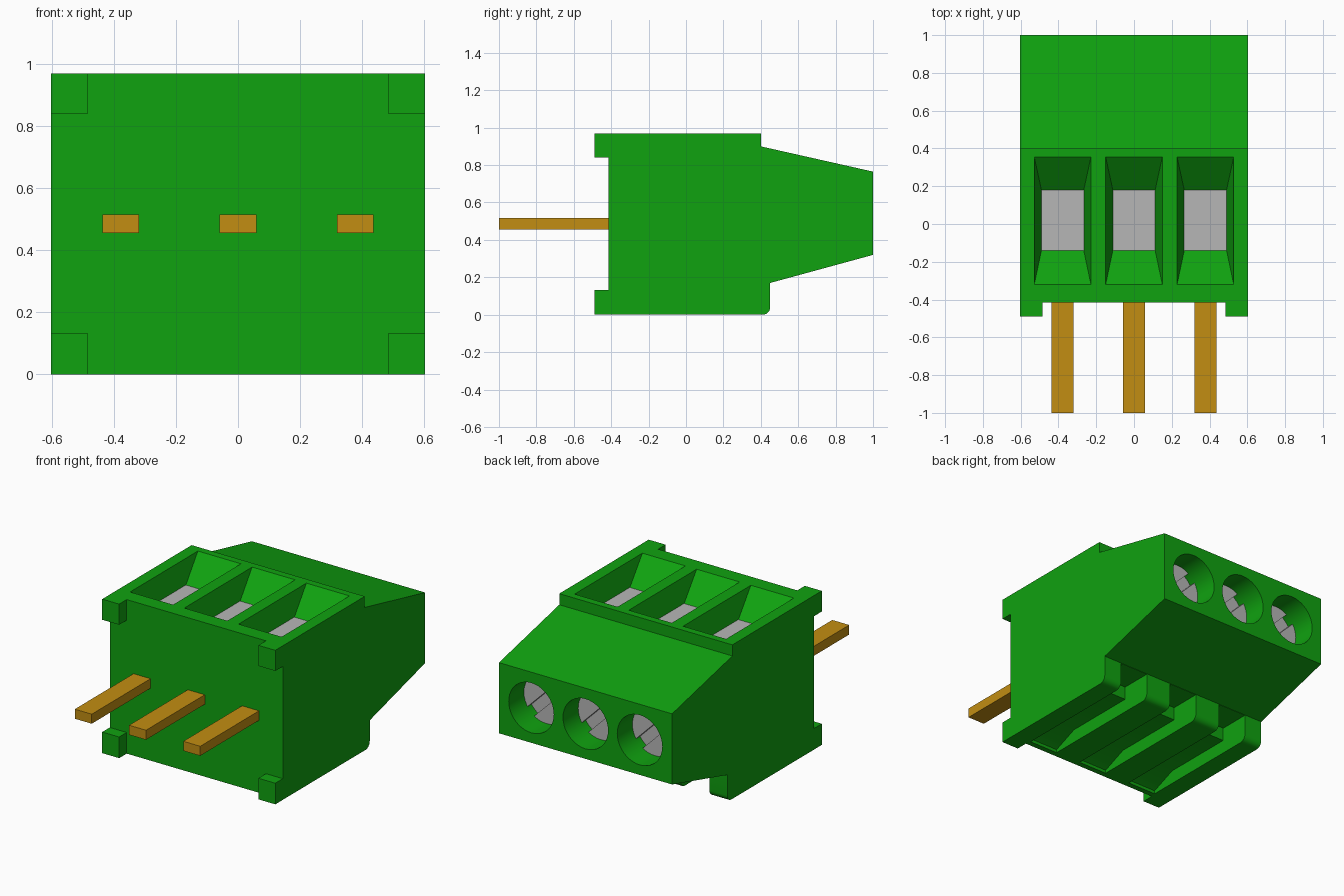
import bpy, bmesh, math
from mathutils import Vector, Matrix

if "Cube" in bpy.data.objects:
    bpy.data.objects.remove(bpy.data.objects["Cube"], do_unlink=True)


def material(name, rgb):
    m = bpy.data.materials.new(name)
    m.use_nodes = True
    m.diffuse_color = (*rgb, 1)
    bsdf = next(n for n in m.node_tree.nodes if n.type == 'BSDF_PRINCIPLED')
    bsdf.inputs["Base Color"].default_value = (*rgb, 1)
    return m


GREEN = material("green plastic", (0.005, 0.36, 0.005))
GOLD = material("gold metal", (0.54, 0.27, 0.006))
GREY = material("grey metal", (0.47, 0.47, 0.47))


def finish(name, bm, mat):
    bmesh.ops.recalc_face_normals(bm, faces=bm.faces)
    me = bpy.data.meshes.new(name)
    bm.to_mesh(me)
    bm.free()
    me.materials.append(mat)
    ob = bpy.data.objects.new(name, me)
    bpy.context.collection.objects.link(ob)
    return ob


def box(name, x, y, z, mat):
    bm = bmesh.new()
    bmesh.ops.create_cube(bm, size=1)
    for v in bm.verts:
        v.co = [lo + (c + 0.5) * (hi - lo) for c, (lo, hi) in zip(v.co, (x, y, z))]
    return finish(name, bm, mat)


def extrude_x(name, profile, x0, x1, mat):
    """Side profile of (y, z) points swept from x0 to x1."""
    bm = bmesh.new()
    face = bm.faces.new([bm.verts.new((x0, y, z)) for y, z in profile])
    out = bmesh.ops.extrude_face_region(bm, geom=[face])
    bmesh.ops.translate(bm, vec=(x1 - x0, 0, 0),
                        verts=[g for g in out["geom"] if isinstance(g, bmesh.types.BMVert)])
    return finish(name, bm, mat)


def cylinder_y(name, x, z, r, y0, y1, mat):
    bm = bmesh.new()
    bmesh.ops.create_cone(bm, cap_ends=True, segments=40, radius1=r, radius2=r, depth=y1 - y0,
                          matrix=Matrix.Translation((x, (y0 + y1) / 2, z))
                          @ Matrix.Rotation(math.pi / 2, 4, 'X'))
    return finish(name, bm, mat)


def funnel(x, top, bottom):
    """Tapered pocket cutter between two (half width, y0, y1, z) rectangles."""
    bm = bmesh.new()
    rings = [[bm.verts.new((x + sx * w, y, z)) for sx, y in ((-1, y0), (1, y0), (1, y1), (-1, y1))]
             for w, y0, y1, z in (bottom, top)]
    bm.faces.new(rings[0])
    bm.faces.new(rings[1])
    for i in range(4):
        j = (i + 1) % 4
        bm.faces.new((rings[0][i], rings[0][j], rings[1][j], rings[1][i]))
    return finish("pocket_cutter", bm, GREEN)


def activate(ob):
    bpy.ops.object.select_all(action='DESELECT')
    ob.select_set(True)
    bpy.context.view_layer.objects.active = ob


def cut(ob, cutter):
    mod = ob.modifiers.new("cut", 'BOOLEAN')
    mod.operation = 'DIFFERENCE'
    mod.solver = 'EXACT'
    mod.object = cutter
    activate(ob)
    bpy.ops.object.modifier_apply(modifier=mod.name)
    bpy.data.objects.remove(cutter, do_unlink=True)


PITCH = 0.378
HALF = 0.603
TOP = 0.97
POCKET_Z = 0.83
HOLE_Z = 0.54

# Housing
arc = [(0.41 + 0.04 * math.sin(a), 0.04 - 0.04 * math.cos(a))
       for a in (i * math.pi / 12 for i in range(7))]
housing = extrude_x("housing", [(-0.415, 0)] + arc +
                    [(0.45, 0.17), (1, 0.32), (1, 0.765), (0.4, 0.9), (0.4, TOP), (-0.415, TOP)],
                    -HALF, HALF, GREEN)

# Underside slot outline: stepped roof, sloping down to the front wall
slot = [(-0.38, -0.05), (-0.38, 0.02), (-0.22, 0.085), (0.25, 0.085),
        (0.25, 0.168), (0.55, 0.168), (0.55, -0.05)]

for i, side in ((-1, "right"), (0, "middle"), (1, "left")):
    x = i * PITCH
    # Screw pocket on top, continued a little above the rim
    k = 0.02 / (TOP - POCKET_Z)
    cut(housing, funnel(x, (0.15 + 0.038 * k, -0.32 - 0.18 * k, 0.355 + 0.175 * k, TOP + 0.02),
                        (0.112, -0.14, 0.18, POCKET_Z)))
    # Round opening at the back, and underside slot
    cut(housing, cylinder_y("hole_cutter", x, HOLE_Z, 0.157, 0.8, 1.1, GREEN))
    cut(housing, extrude_x("slot_cutter", slot, x - 0.1, x + 0.1, GREEN))

    # Grey plate in the pocket
    box(side + "_pocket_plate", (x - 0.112, x + 0.112), (-0.14, 0.18),
        (POCKET_Z - 0.004, POCKET_Z + 0.003), GREY)

    # Slotted screw inside the round opening
    screw = cylinder_y(side + "_screw", x, HOLE_Z, 0.156, 0.78, 0.85, GREY)
    cutter = box("screw_slot_cutter", (-0.3, 0.3), (0.81, 0.9), (-0.033, 0.033), GREY)
    cutter.data.transform(Matrix.Translation((x, 0, HOLE_Z)) @ Matrix.Rotation(math.pi / 4, 4, 'Y'))
    cut(screw, cutter)
    activate(screw)
    bpy.ops.object.shade_smooth_by_angle(angle=math.radians(30))

    # Contact pin at the front
    box(side + "_pin", (x - 0.059, x + 0.059), (-1, -0.40), (0.456, 0.516), GOLD)

activate(housing)
bpy.ops.object.shade_smooth_by_angle(angle=math.radians(25))

# Corner tabs on the front
for sx, side in ((-1, "right"), (1, "left")):
    for level, z in (("lower", (0, 0.133)), ("upper", (0.84, TOP))):
        box(f"{side}_{level}_tab", sorted((sx * 0.485, sx * HALF)), (-0.49, -0.415), z, GREEN)
